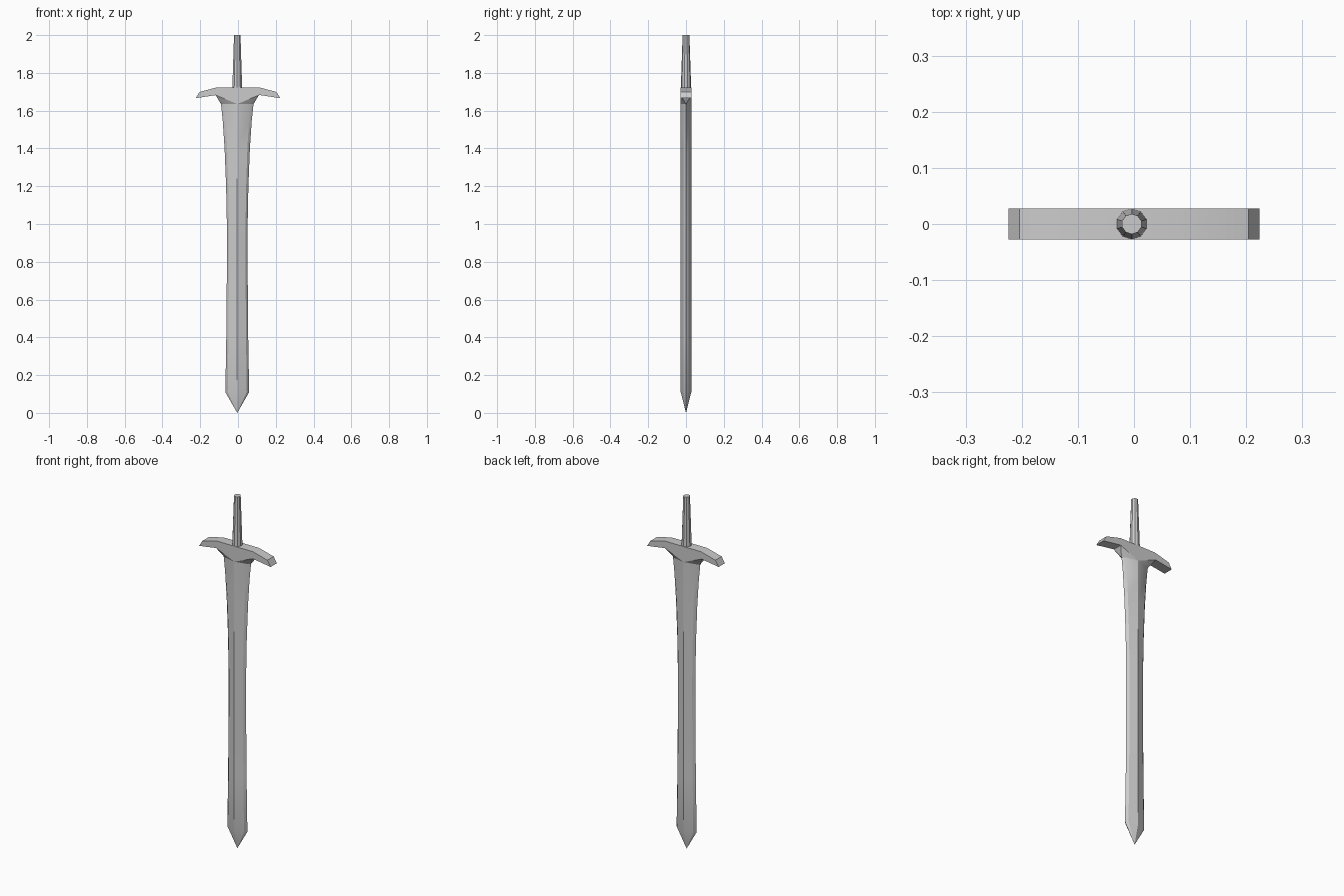
import bpy, bmesh, math

if "Cube" in bpy.data.objects:
    bpy.data.objects.remove(bpy.data.objects["Cube"])

CX = -0.004   # blade and grip axis
D = 0.028     # half thickness


def finish(bm, name, angle):
    bmesh.ops.recalc_face_normals(bm, faces=bm.faces)
    mesh = bpy.data.meshes.new(name)
    bm.to_mesh(mesh)
    bm.free()
    obj = bpy.data.objects.new(name, mesh)
    bpy.context.collection.objects.link(obj)
    bpy.ops.object.select_all(action='DESELECT')
    obj.select_set(True)
    bpy.context.view_layer.objects.active = obj
    bpy.ops.object.shade_smooth_by_angle(angle=math.radians(angle))
    return obj


def bridge(bm, a, b):
    n = len(a)
    for i in range(n):
        j = (i + 1) % n
        bm.faces.new((a[i], a[j], b[j], b[i]))


def blade_section(w):
    # flattened diamond with bevelled cutting edges
    return [(w, 0), (0.8 * w, 0.45 * D), (0, D), (-0.8 * w, 0.45 * D),
            (-w, 0), (-0.8 * w, -0.45 * D), (0, -D), (0.8 * w, -0.45 * D)]


# blade: (height, half width) stations from tip shoulder to guard
stations = [(0.11, 0.063), (0.40, 0.058), (0.75, 0.055), (1.0, 0.055),
            (1.2, 0.059), (1.4, 0.067), (1.55, 0.077), (1.635, 0.086)]
bm = bmesh.new()
rings = [[bm.verts.new((CX + x, y, z)) for x, y in blade_section(w)]
         for z, w in stations]
for a, b in zip(rings, rings[1:]):
    bridge(bm, a, b)
tip = bm.verts.new((CX, 0, 0))
for i in range(8):
    bm.faces.new((rings[0][i], rings[0][(i + 1) % 8], tip))
bm.faces.new(rings[-1])
finish(bm, "blade", 25)

# collar: flare between blade and guard
bm = bmesh.new()
for x, y in blade_section(0.086):
    bm.verts.new((CX + x, y, 1.635))
for s in (-1, 1):
    for y in (-D, D):
        bm.verts.new((s * 0.115 + CX, y, 1.683))
bmesh.ops.convex_hull(bm, input=bm.verts)
finish(bm, "blade_collar", 25)

# guard: mirrored profile extruded through its thickness
top = [(0.113, 1.723), (0.204, 1.699), (0.224, 1.666), (0.113, 1.683)]
profile = [(0, 1.723)] + top + [(CX, 1.638)] + [(-x, z) for x, z in reversed(top)]
bm = bmesh.new()
front = [bm.verts.new((x, -D, z)) for x, z in profile]
back = [bm.verts.new((x, D, z)) for x, z in profile]
bridge(bm, front, back)
bm.faces.new(front)
bm.faces.new(back)
finish(bm, "cross_guard", 25)

# grip: tapered ten-sided handle
bm = bmesh.new()
bmesh.ops.create_cone(bm, cap_ends=True, segments=10,
                      radius1=0.028, radius2=0.018, depth=0.30)
bmesh.ops.translate(bm, verts=bm.verts, vec=(CX, 0, 1.85))
finish(bm, "grip", 20)
